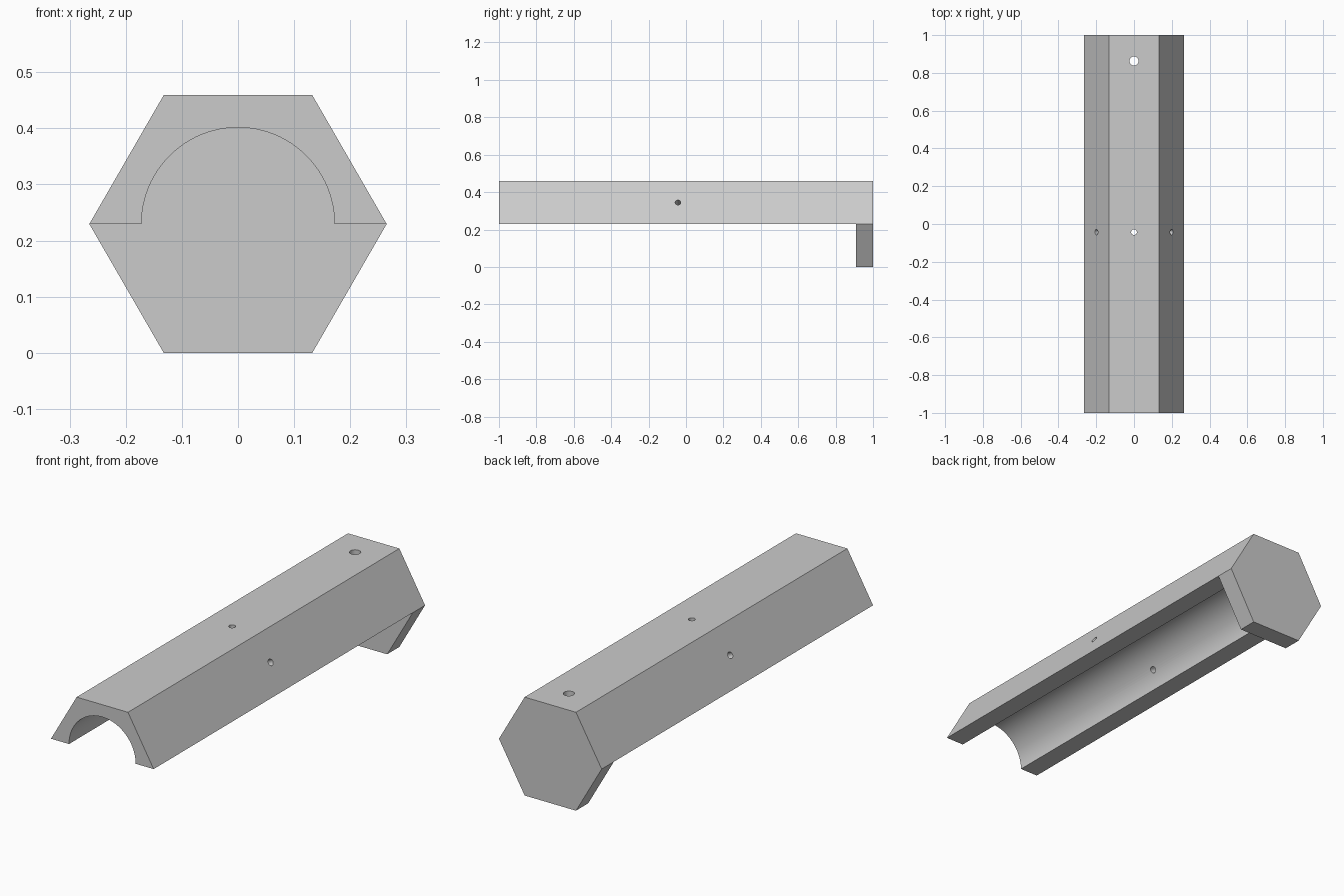
import bpy
from math import pi, cos, radians
from mathutils import Matrix, Vector

cube = bpy.data.objects.get("Cube")
if cube:
    bpy.data.objects.remove(cube, do_unlink=True)

R = 0.265                      # hexagon corner radius
MID = R * cos(pi / 6)          # height of the tube axis
BORE = 0.172                   # bore radius
CAP_Y = 0.91                   # inner face of the closed end

grey = bpy.data.materials.new("light grey")
grey.use_nodes = True
colour = (0.6, 0.6, 0.6, 1)
grey.diffuse_color = colour
grey.node_tree.nodes["Principled BSDF"].inputs["Base Color"].default_value = colour


def prism(name, sides, radius, length, centre, rotation):
    bpy.ops.mesh.primitive_cylinder_add(vertices=sides, radius=radius, depth=length)
    ob = bpy.context.object
    ob.name = name
    ob.data.transform(Matrix.Translation(centre) @ rotation)
    ob.data.materials.append(grey)
    return ob


def cut(target, cutter):
    mod = target.modifiers.new("cut", "BOOLEAN")
    mod.operation = "DIFFERENCE"
    mod.solver = "EXACT"
    mod.object = cutter
    cutter.hide_render = True
    bpy.ops.object.select_all(action="DESELECT")
    bpy.context.view_layer.objects.active = target
    target.select_set(True)
    bpy.ops.object.modifier_apply(modifier=mod.name)
    bpy.data.objects.remove(cutter, do_unlink=True)


# Hexagonal bar lying along y, with a flat top
lay = Matrix.Rotation(pi / 2, 4, "X")
turn = Matrix.Rotation(pi / 6, 4, "Z")
body = prism("hexagonal_half_tube", 6, R, 2, Vector((0, 0, MID)), lay @ turn)

# Remove the lower half in front of the closed end
bpy.ops.mesh.primitive_cube_add(size=1)
lower = bpy.context.object
lower.name = "lower_half_cutter"
lower.data.transform(Matrix.Translation((0, CAP_Y - 1.5, MID - 0.5))
                     @ Matrix.Diagonal((1, 3, 1, 1)))
lower.data.materials.append(grey)
cut(body, lower)

# Round bore, stopping at the closed end
cut(body, prism("bore_cutter", 96, BORE, 3, Vector((0, CAP_Y - 1.5, MID)), lay))

# Drilled holes: one large near the end, three small ones around the middle
for y, angle, radius in ((0.863, 0, 0.024), (-0.043, 0, 0.015),
                         (-0.043, 60, 0.015), (-0.043, -60, 0.015)):
    tilt = Matrix.Rotation(radians(angle), 4, "Y")
    centre = Vector((0, y, MID)) + tilt @ Vector((0, 0, 0.2))
    cut(body, prism("hole_cutter", 32, radius, 0.2, centre, tilt))

body.select_set(True)
bpy.context.view_layer.objects.active = body
bpy.ops.object.shade_smooth_by_angle(angle=radians(30))
